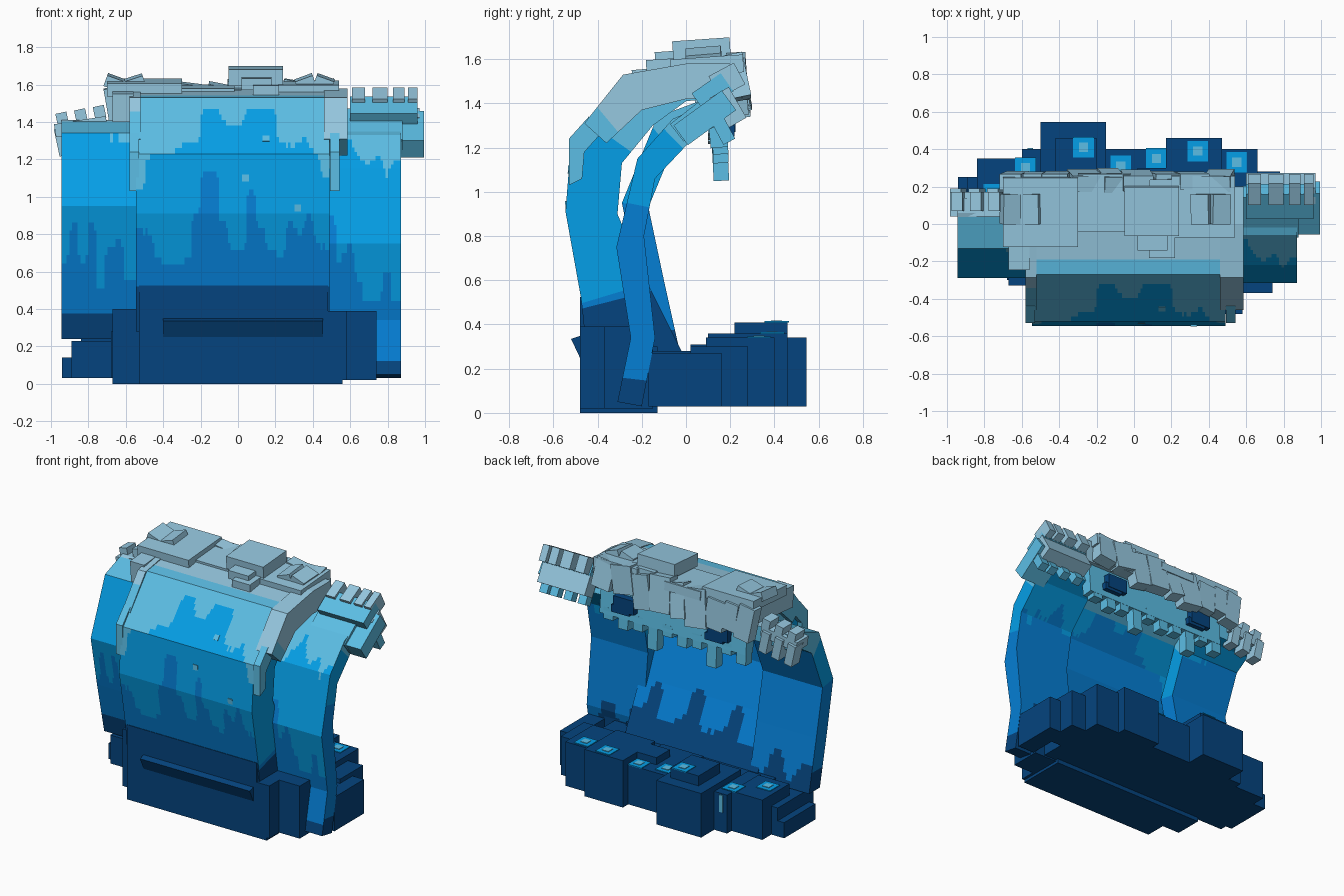
import bpy
import math
import random
from mathutils import Matrix, Vector

rng = random.Random(4)
scene_cube = bpy.data.objects.get("Cube")
if scene_cube:
    bpy.data.objects.remove(scene_cube, do_unlink=True)


def make_material(name, red, green, blue):
    material = bpy.data.materials.new(name)
    linear = [((c / 255 + 0.055) / 1.055) ** 2.4 for c in (red, green, blue)]
    material.use_nodes = True
    shader = next(n for n in material.node_tree.nodes if n.type == "BSDF_PRINCIPLED")
    shader.inputs["Base Color"].default_value = (*linear, 1)
    material.diffuse_color = (*linear, 1)
    return material


NAVY, DEEP, MID, CYAN, FOAM = range(5)
PALETTE = [
    make_material("navy_water", 4, 68, 126),
    make_material("deep_blue_water", 4, 126, 212),
    make_material("mid_blue_water", 4, 161, 234),
    make_material("pale_cyan_water", 92, 190, 229),
    make_material("grey_blue_foam", 150, 200, 224),
]


def make_object(name, verts, faces, colours):
    mesh = bpy.data.meshes.new(name)
    mesh.from_pydata(verts, [], faces)
    for material in PALETTE:
        mesh.materials.append(material)
    for polygon, colour in zip(mesh.polygons, colours):
        polygon.material_index = colour
    mesh.update()
    obj = bpy.data.objects.new(name, mesh)
    bpy.context.scene.collection.objects.link(obj)
    return obj


BOX_FACES = [(0, 1, 3, 2), (4, 6, 7, 5), (0, 4, 5, 1),
             (2, 3, 7, 6), (0, 2, 6, 4), (1, 5, 7, 3)]


def box(name, xs, ys, zs, colour, pitch=0, roll=0):
    """Box between limits, pitched about x and rolled about y at its centre."""
    centre = Vector((sum(xs) / 2, sum(ys) / 2, sum(zs) / 2))
    turn = Matrix.Rotation(math.radians(roll), 3, "Y") @ Matrix.Rotation(math.radians(pitch), 3, "X")
    verts = [turn @ (Vector((x, y, z)) - centre) + centre for x in xs for y in ys for z in zs]
    return make_object(name, verts, BOX_FACES, [colour] * len(BOX_FACES))


def slab(name, left, right, outer, inner, paint, columns=1, steps=1):
    """Curved sheet between two matching (y, z) profiles, painted by a rule."""
    def densify(points):
        dense = [Vector(points[0])]
        for a, b in zip(points, points[1:]):
            dense += [Vector(a).lerp(Vector(b), s / steps) for s in range(1, steps + 1)]
        return dense

    front, back = densify(outer), densify(inner)
    count = len(front)
    ring = front + back[::-1]
    size = len(ring)
    verts, faces, colours = [], [], []
    for column in range(columns + 1):
        x = left + (right - left) * column / columns
        verts += [(x, p.x, p.y) for p in ring]

    def add(face, part):
        middle = sum((Vector(verts[i]) for i in face), Vector()) / len(face)
        faces.append(face)
        colours.append(paint(middle.x, middle.z, part))

    for column in range(columns):
        a, b = column * size, (column + 1) * size
        for i in range(size):
            j = (i + 1) % size
            add((a + i, a + j, b + j, b + i), "inner" if i >= count else "outer")
    last = columns * size
    for i in range(count - 1):
        j = size - 1 - i
        add((i, j, j - 1, i + 1), "end")
        add((last + i, last + i + 1, last + j - 1, last + j), "end")
    return make_object(name, verts, faces, colours)


def drips(left, right, heights):
    """Drip line with softened corners: a height for any x."""
    def height(x):
        place = max(0, min(len(heights) - .01, (x - left) / (right - left) * len(heights)))
        index = int(place)
        side = index - 1 if place - index < .25 else index + 1 if place - index > .75 else index
        beside = heights[max(0, min(len(heights) - 1, side))]
        return heights[index] + max(-.03, min(.03, beside - heights[index]))
    return height


def water_paint(deep_line, cyan_line, navy_top, foam_from, inner_navy, end_deep):
    def paint(x, z, part):
        if part == "inner":
            if z < inner_navy(x):
                return NAVY
            return CYAN if z > 1.3 else MID if z > cyan_line(x) - .12 else DEEP
        if z < navy_top:
            return NAVY
        if z > foam_from:
            return FOAM
        if part == "end":
            return CYAN if z > 1.24 else MID if z > end_deep else DEEP
        if z > cyan_line(x):
            return CYAN
        return DEEP if z < deep_line(x) else MID
    return paint


# Central wave
main_deep = drips(-.55, .5, [.82, .8, .66, .62, .62, .66, .9, 1.14, 1.13, .86, .73, .73, 1.03,
                             .85, .73, .68, .88, .8, .9, .75, .72])
main_cyan = drips(-.55, .5, [1.05, 1.24, 1.24, 1.24, 1.3, 1.3, 1.46, 1.46, 1.37, 1.37, 1.46,
                             1.46, 1.46, 1.3, 1.26, 1.33, 1.24, 1.1])
main_stripes = drips(-.55, .5, [.45, .4, .62, .45, .42, .65, .45, .4, .62, .45])
slab("central_wave", -.545, .49,
     [(-.45, .28), (-.475, .52), (-.545, .91), (-.52, 1.23), (-.27, 1.53), (0, 1.57), (.22, 1.57)],
     [(-.02, .28), (-.19, .62), (-.31, .9), (-.29, 1.13), (-.15, 1.3), (0, 1.41), (.2, 1.43)],
     water_paint(main_deep, main_cyan, .52, 1.542, main_stripes, .55), columns=84, steps=10)

# Pale edge caps on both shoulders of the central wave
for side, low, high, foam_from in (("left", .46, .585, 1.3), ("right", -.58, -.52, 1.43)):
    slab(side + "_shoulder_foam", low, high,
         [(-.46, 1.31), (-.285, 1.53), (0, 1.58), (.2, 1.58)],
         [(-.36, 1.22), (-.2, 1.37), (0, 1.42), (.2, 1.42)],
         lambda x, z, part: FOAM if z > foam_from else CYAN, steps=3)
    start = (low + high) / 2 - .03
    slab(side + "_shoulder_drip", start, start + .05,
         [(-.53, 1.03), (-.53, 1.24), (-.44, 1.34)],
         [(-.47, 1.06), (-.46, 1.18), (-.37, 1.28)], lambda x, z, part: CYAN)
box("right_shoulder_top", (-.67, -.56), (-.24, .2), (1.42, 1.57), FOAM, pitch=5)

# Spray flecks on the front
for x, y, z, tilt in ((.32, -.542, .94, 4), (.04, -.53, 1.1, -4), (.15, -.453, 1.31, -40)):
    box("spray_fleck", (x - .018, x + .018), (y - .004, y + .004), (z - .018, z + .018),
        CYAN, pitch=tilt)

# Side waves
slab("left_side_wave", .43, .872,
     [(-.31, .05), (-.25, .34), (-.315, .75), (-.22, 1.15), (-.06, 1.33), (.1, 1.4)],
     [(-.2, .03), (-.14, .34), (-.19, .8), (-.14, 1.06), (.03, 1.24), (.14, 1.3)],
     water_paint(drips(.47, .87, [.9, .65, .75, .55, .42, .45, .62, .42]),
                 drips(.47, .87, [1.15, 1.22, 1.3, 1.22, 1.17, 1.22, 1.1, 1.2]),
                 .14, 1.5, drips(.43, .87, [.4, .27, .42, .27]), .95), columns=32, steps=8)
slab("right_side_wave", -.945, -.48,
     [(-.14, .24), (-.22, .6), (-.29, .95), (-.13, 1.34), (.06, 1.41), (.14, 1.41)],
     [(-.02, .24), (-.1, .6), (-.17, .93), (-.05, 1.22), (.06, 1.29), (.14, 1.3)],
     water_paint(drips(-.945, -.57, [.65, .85, .65, .85, .5, .72, .78, .55]),
                 drips(-.945, -.57, [1.34, 1.335, 1.34, 1.3]),
                 .38, 1.4, drips(-.945, -.5, [.42, .3, .45, .3]), .95), columns=32, steps=8)

# Blocky base
BASE = {
    "front": (-.53, .48, -.48, -.3, 0, .525),
    "floor": (-.53, .56, -.48, -.13, 0, .3),
    "front_right_step": (-.67, -.53, -.33, -.13, 0, .4),
    "front_left_step": (.48, .58, -.48, -.2, .02, .39),
    "left_shoulder": (.56, .74, -.37, -.15, .02, .39),
    "left_end": (.74, .87, -.17, .16, .03, .27),
    "right_end": (-.94, -.84, -.1, .25, .03, .14),
    "right_end_upper": (-.89, -.67, -.15, .25, .03, .23),
    "deck": (-.68, .66, -.3, .2, .03, .28),
    "rear_right_corner": (-.84, -.6, .05, .35, .03, .31),
    "rear_right_step": (-.6, -.5, .02, .4, .03, .3),
    "rear_right_tower": (-.5, -.15, .1, .545, .03, .34),
    "rear_right_cap": (-.42, -.2, .22, .46, .3, .41),
    "rear_middle": (-.15, .17, .02, .4, .03, .31),
    "rear_middle_cap": (.02, .2, .15, .3, .28, .36),
    "rear_left_tower": (.17, .47, .1, .46, .03, .36),
    "rear_left_corner": (.47, .66, .09, .4, .03, .34),
    "rear_left_end": (.6, .78, .02, .28, .03, .3),
}
for part, (x0, x1, y0, y1, z0, z1) in BASE.items():
    box("base_" + part, (x0, x1), (y0, y1), (z0, z1), NAVY)
slab("front_ledge", -.4, .455, [(-.48, .25), (-.52, .335)], [(-.46, .25), (-.46, .355)],
     lambda x, z, part: NAVY)

# Bright square splashes lying on the base, and one running down its rear
for x, y, top in ((-.27, .41, .41), (.34, .39, .36), (.55, .33, .34),
                  (-.58, .3, .31), (.12, .35, .31), (-.07, .31, .31), (-.75, .16, .31)):
    for label, half, rise, colour in (("splash", .055, .005, MID), ("splash_centre", .025, .009, CYAN)):
        box(label, (x - half, x + half), (y - half, y + half), (top - .001, top + rise), colour)
box("rear_trickle", (-.57, -.54), (.399, .406), (.17, .29), CYAN)

# Main crest foam: broad slabs and a drooping lip
CREST = {
    "right_sheet": (-.7, -.3, -.12, .25, 1.55, 1.62),
    "middle_sheet": (-.3, -.02, -.04, .27, 1.53, 1.59),
    "top_block": (-.05, .24, -.06, .2, 1.6, 1.69),
    "top_front": (.02, .18, -.14, .1, 1.58, 1.64),
    "top_support": (.08, .22, -.18, .24, 1.54, 1.61),
    "left_sheet": (.2, .54, -.07, .26, 1.53, 1.61),
    "back_sheet": (-.62, .5, .1, .25, 1.42, 1.58),
}
for part, (x0, x1, y0, y1, z0, z1) in CREST.items():
    box("crest_" + part, (x0, x1), (y0, y1), (z0, z1), FOAM, pitch=4)
for x, roll in ((-.66, 20), (-.55, -18), (.36, -20), (.46, 20)):
    box("crest_chip", (x - .05, x + .05), (0, .16), (1.58, 1.64), FOAM, pitch=5, roll=roll)

# Lip foam blocks along the rear edge
edge = -.7
while edge < .5:
    width = rng.uniform(.1, .17)
    bottom = rng.uniform(1.34, 1.43)
    box("lip_foam", (edge, edge + width), (.19, .275), (bottom, rng.uniform(1.56, 1.63)),
        FOAM, pitch=rng.choice((4, 8, 12)), roll=rng.uniform(-12, 12))
    edge += width

# Hanging curtain with teeth beneath the lip, and two dark hollows
box("curtain_band", (-.6, .54), (.1, .18), (1.2, 1.46), CYAN, pitch=5)
for i in range(10):
    x = -.6 + i * .115
    drop = (1.13, 1.17, 1.05, 1.15)[i % 4]
    box("curtain_tooth", (x, x + .075), (.12, .19), (drop, 1.25), CYAN, pitch=3)
for x in (-.4, .33):
    box("dark_hollow", (x - .08, x + .08), (.15, .225), (1.27, 1.37), NAVY)
    box("dark_hollow_step", (x - .04, x + .1), (.15, .22), (1.25, 1.3), NAVY)

# Left side wave foam: tilted plates with battlement chips
box("left_foam_plate", (.58, .88), (-.07, .2), (1.3, 1.4), CYAN, pitch=38)
box("left_foam_outer", (.8, .995), (-.05, .22), (1.28, 1.39), CYAN, pitch=36)
box("left_foam_upper", (.6, .96), (.04, .2), (1.4, 1.5), CYAN, pitch=35)
box("left_foam_lip", (.6, .97), (.14, .24), (1.3, 1.46), FOAM, pitch=30)
for x, width in ((.61, .07), (.72, .08), (.83, .06), (.91, .05)):
    box("left_foam_chip", (x, x + width), (.12, .25), (1.45, 1.56), FOAM, pitch=28)
    box("left_foam_tooth", (x + .02, x + .08), (.14, .2), (1.22, 1.33), CYAN, pitch=28)

# Right side wave foam: a rolled comb
box("right_foam_plate", (-.98, -.7), (.04, .17), (1.34, 1.41), FOAM, roll=-9)
for i in range(3):
    x = -.97 + i * .1
    lift = i * .018
    box("right_foam_chip", (x, x + .06), (.07, .17), (1.38 + lift, 1.45 + lift), FOAM, roll=-12)
    box("right_foam_tooth", (x, x + .06), (.1, .19), (1.22 + lift, 1.37 + lift), FOAM, roll=-12)
